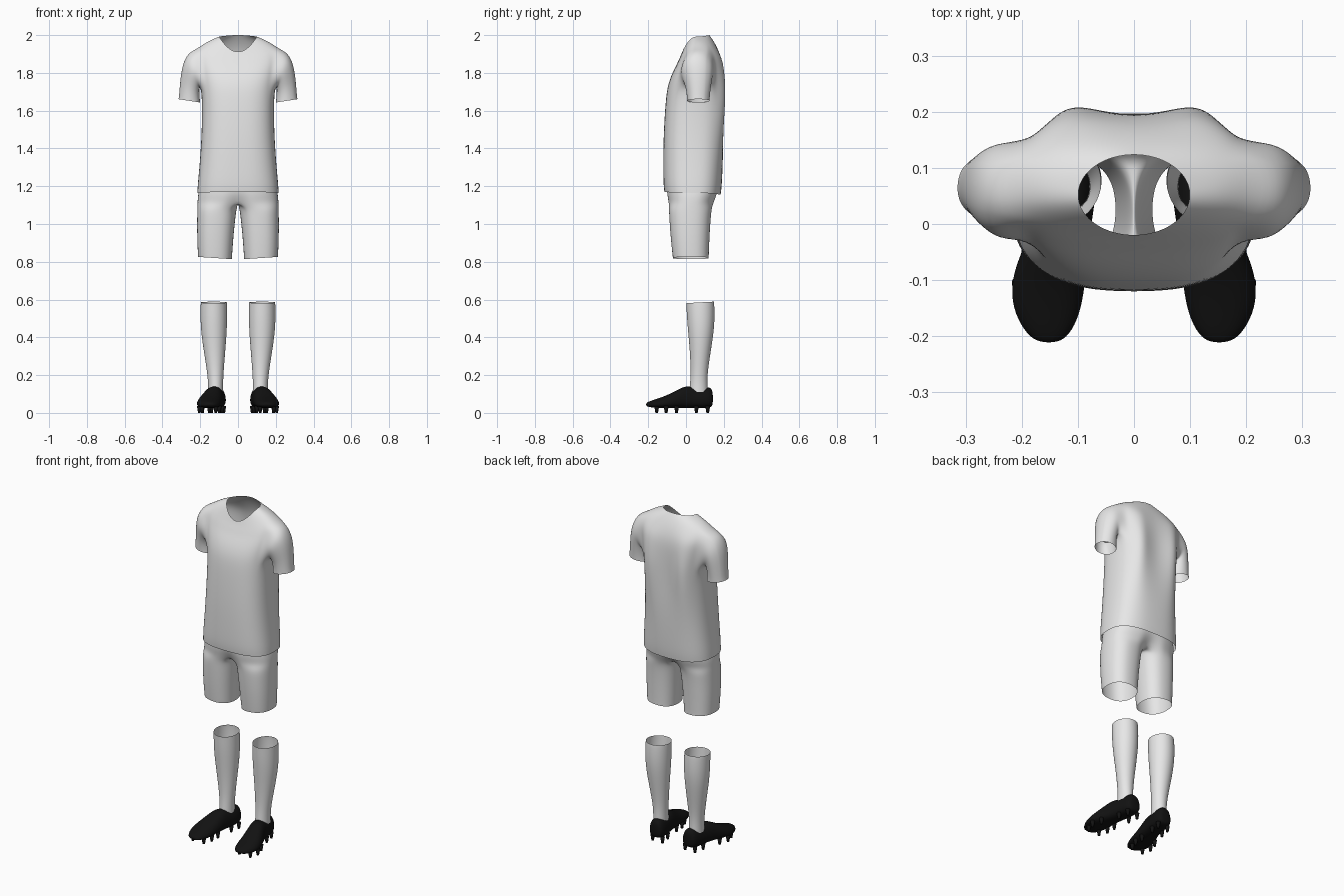
import bpy, bmesh, math
from mathutils import Vector, Matrix

if "Cube" in bpy.data.objects:
    bpy.data.objects.remove(bpy.data.objects["Cube"])


def material(name, rgb):
    m = bpy.data.materials.new(name)
    m.diffuse_color = (*rgb, 1)
    m.use_nodes = True
    m.node_tree.nodes["Principled BSDF"].inputs["Base Color"].default_value = m.diffuse_color
    return m


WHITE = material("white_cloth", (0.8, 0.8, 0.8))
BLACK = material("black_leather", (0.006, 0.006, 0.006))


def power(v, e):
    return math.copysign(abs(v) ** e, v)


def finish(bm, name, mat, levels=2):
    """Turn a right-hand half into a mirrored, smoothed object."""
    bmesh.ops.recalc_face_normals(bm, faces=bm.faces)
    for f in bm.faces:
        f.smooth = True
    me = bpy.data.meshes.new(name)
    bm.to_mesh(me)
    bm.free()
    me.materials.append(mat)
    ob = bpy.data.objects.new(name, me)
    bpy.context.collection.objects.link(ob)
    mir = ob.modifiers.new("mirror", 'MIRROR')
    mir.merge_threshold = 0.0005
    if levels:
        sub = ob.modifiers.new("smooth", 'SUBSURF')
        sub.levels = sub.render_levels = levels
    return ob


def loft(bm, rings, closed=True):
    """Skin successive rings of points, returning their vertices."""
    rows = [[bm.verts.new(p) for p in r] for r in rings]
    n = len(rows[0])
    for a, b in zip(rows, rows[1:]):
        for i in range(n if closed else n - 1):
            k = (i + 1) % n
            bm.faces.new((a[i], a[k], b[k], b[i]))
    return rows


# Shirt body: half rings from hem to neckline
# (half width, front y, back y, side z, front z, back z)
BODY = [
    (.216, -.115, .184, 1.165, 1.170, 1.155),
    (.214, -.120, .190, 1.21, 1.21, 1.20),
    (.204, -.121, .195, 1.31, 1.31, 1.31),
    (.194, -.120, .200, 1.45, 1.45, 1.45),
    (.190, -.112, .202, 1.60, 1.60, 1.60),
    (.194, -.103, .203, 1.71, 1.70, 1.70),
    (.204, -.090, .201, 1.77, 1.755, 1.77),
    (.215, -.072, .197, 1.83, 1.80, 1.83),
    (.222, -.051, .188, 1.885, 1.84, 1.88),
    (.218, -.038, .168, 1.928, 1.87, 1.93),
    (.160, -.027, .144, 1.968, 1.893, 1.973),
    (.100, -.020, .124, 1.992, 1.911, 2.0),
]
bm = bmesh.new()
rings = []
for r, (hw, yf, yb, zs, zf, zb) in enumerate(BODY):
    ring = []
    e = 0.75 if r < 9 else 0.75 + 0.25 * (r - 8) / 3
    for j in range(17):
        a = math.radians(-90 + j * 11.25)
        s, c = math.sin(a), max(math.cos(a), 0)
        x = hw * power(c, e) if 0 < j < 16 else 0
        y = (yf + yb) / 2 + (yb - yf) / 2 * power(s, e)
        z = zs + ((zb if s > 0 else zf) - zs) * s * s
        if s > 0.3 and r < 9:      # shoulder blades and spine hollow
            fade = math.exp(-((z - 1.68) / .2) ** 2)
            y += fade * (.024 * math.exp(-((x - .12) / .045) ** 2)
                         - .010 * math.exp(-(x / .05) ** 2))
        ring.append((x, y, z))
    rings.append(ring)
rows = loft(bm, rings, closed=False)

# Sleeve: open an armhole in the body and sweep it round to the cuff
R0, R1, C0, C1 = 5, 9, 5, 11
hole = ([rows[R0][c] for c in range(C0, C1)] + [rows[r][C1] for r in range(R0, R1)]
        + [rows[R1][c] for c in range(C1, C0, -1)] + [rows[r][C0] for r in range(R1, R0, -1)])
inside = {rows[r][c] for r in range(R0, R1 + 1) for c in range(C0, C1 + 1)}
bmesh.ops.delete(bm, geom=[f for f in bm.faces if all(v in inside for v in f.verts)],
                 context='FACES_ONLY')
angles = [math.atan2((v.co.y - .052) / .1, (v.co.z - 1.815) / .11) for v in hole]
# (armpit x, z, outer x, z, front y, back y)
SLEEVE = [
    (.203, 1.722, .266, 1.906, -.033, .148),
    (.204, 1.710, .296, 1.840, -.020, .142),
    (.203, 1.688, .307, 1.750, -.003, .133),
    (.201, 1.662, .312, 1.684, .002, .128),
    (.199, 1.643, .315, 1.661, .003, .127),
]
prev = hole
for xi, zi, xo, zo, yf, yb in SLEEVE:
    mid, arm = Vector(((xi + xo) / 2, (yf + yb) / 2, (zi + zo) / 2)), \
        Vector(((xo - xi) / 2, 0, (zo - zi) / 2))
    cur = [bm.verts.new(mid + arm * math.cos(a) + Vector((0, (yb - yf) / 2 * math.sin(a), 0)))
           for a in angles]
    for i in range(len(cur)):
        k = (i + 1) % len(cur)
        bm.faces.new((prev[i], prev[k], cur[k], cur[i]))
    prev = cur
loose = [v for v in bm.verts if not v.link_faces]
bmesh.ops.delete(bm, geom=loose, context='VERTS')
loose_edges = [e for e in bm.edges if not e.link_faces]
bmesh.ops.delete(bm, geom=loose_edges, context='EDGES')
finish(bm, "shirt", WHITE)

# Shorts: leg tubes that merge at the crotch into half-body rings
bm = bmesh.new()
# legs: (z, inner x, outer x, front y, back y)
LEGS = [(.820, .032, .212, -.070, .121), (.835, .031, .213, -.072, .121),
        (.93, .024, .217, -.082, .125), (1.03, .014, .217, -.089, .131),
        (1.08, .007, .216, -.091, .137)]
# hips: (z, half width, front y, back y, centre front y, centre back y)
HIPS = [(1.112, .215, -.096, .150, -.068, .110), (1.15, .213, -.103, .166, -.092, .150),
        (1.19, .205, -.104, .172, -.104, .170), (1.25, .195, -.100, .168, -.100, .168)]
rings = []
for z, xi, xo, yf, yb in LEGS:
    ring = []
    for i in range(24):
        a = math.tau * i / 24
        c, s = power(math.cos(a), .85), power(math.sin(a), .85)
        ring.append(((xi + xo) / 2 + (xo - xi) / 2 * c, (yf + yb) / 2 + (yb - yf) / 2 * s,
                     z + .006 * c * (z < .9)))
    rings.append(ring)
for z, hw, yf, yb, cf, cb in HIPS:
    ring = []
    for i in range(24):
        if 8 <= i <= 16:           # centre line between the legs
            ring.append((0, cb + (cf - cb) * (i - 8) / 8, z))
        else:
            a = math.radians((i if i < 12 else i - 24) * 11.25)
            ring.append((hw * power(math.cos(a), .78),
                         (yf + yb) / 2 + (yb - yf) / 2 * power(math.sin(a), .78), z))
    rings.append(ring)
loft(bm, rings)
bmesh.ops.delete(bm, geom=[f for f in bm.faces if all(abs(v.co.x) < 1e-5 for v in f.verts)],
                 context='FACES')
finish(bm, "shorts", WHITE)

# Socks: (z, inner x, outer x, front y, back y)
SOCK = [(.585, .059, .197, .001, .148), (.57, .058, .198, .002, .150),
        (.50, .057, .199, .005, .152), (.42, .060, .195, .012, .146),
        (.32, .068, .180, .021, .130), (.22, .076, .164, .025, .115),
        (.16, .079, .158, .022, .113), (.11, .079, .158, .018, .115)]
bm = bmesh.new()
rings = []
for z, xi, xo, yf, yb in SOCK:
    ring = []
    for i in range(16):
        a = math.tau * i / 16
        ring.append(((xi + xo) / 2 + (xo - xi) / 2 * math.cos(a) * 1.02,
                     (yf + yb) / 2 + (yb - yf) / 2 * math.sin(a) * 1.02,
                     z + .004 * math.sin(a) * (z > .5)))
    rings.append(ring)
loft(bm, rings)
finish(bm, "socks", WHITE)

# Boots: sections from heel to toe (y, centre x, half width, bottom z, top z)
BOOT = [(.143, .108, .028, .042, .110), (.130, .110, .046, .027, .139),
        (.09, .113, .053, .024, .137), (.04, .120, .053, .024, .134),
        (.00, .128, .055, .024, .146), (-.05, .141, .063, .024, .120),
        (-.10, .153, .070, .024, .094), (-.15, .155, .065, .026, .076),
        (-.19, .153, .046, .029, .063), (-.212, .152, .022, .036, .053)]
bm = bmesh.new()
rings = []
for y, cx, hw, zb, zt in BOOT:
    ring = []
    for i in range(16):
        a = math.tau * i / 16
        h = .5 + .5 * power(math.sin(a), .75)
        ring.append((cx + hw * power(math.cos(a), .75) * (1.03 - .32 * h * h),
                     y, zb + (zt - zb) * h))
    rings.append(ring)
rows = loft(bm, rings)
bm.faces.new(rows[0])
bm.faces.new(rows[-1])
finish(bm, "boots", BLACK)

# Studs under the forefoot and heel
bm = bmesh.new()
for x, y in [(.075, .115), (.140, .115), (.083, .055), (.152, .055), (.098, -.05),
             (.188, -.05), (.100, -.105), (.205, -.105), (.118, -.155), (.190, -.155)]:
    bmesh.ops.create_cone(bm, cap_ends=True, segments=10, radius1=.007, radius2=.013,
                          depth=.036, matrix=Matrix.Translation((x, y, .018)))
finish(bm, "boot_studs", BLACK, levels=0)
